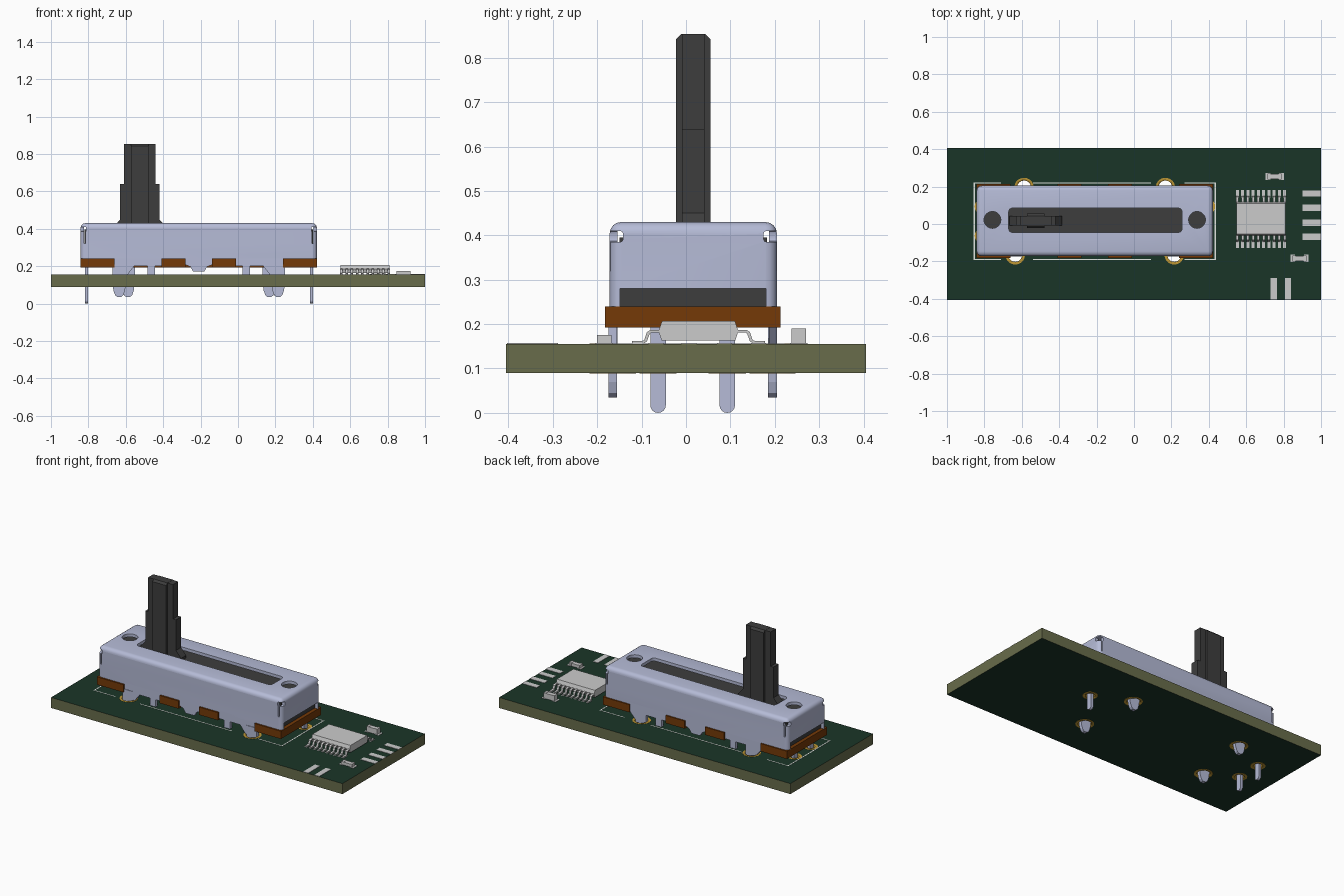
import bpy, bmesh, math
from mathutils import Vector

if "Cube" in bpy.data.objects:
    bpy.data.objects.remove(bpy.data.objects["Cube"])


def material(name, r, g, b):
    m = bpy.data.materials.new(name)
    lin = [(c / 255) ** 2.2 for c in (r, g, b)]
    m.diffuse_color = (*lin, 1)
    m.use_nodes = True
    m.node_tree.nodes["Principled BSDF"].inputs["Base Color"].default_value = m.diffuse_color
    return m


STEEL = material("steel", 180, 186, 214)
BROWN = material("brown_phenolic", 116, 60, 16)
DARK = material("dark_plastic", 64, 64, 64)
GREEN = material("solder_mask", 32, 56, 44)
OLIVE = material("board_core", 104, 108, 76)
GOLD = material("gold_plating", 190, 150, 55)
WHITE = material("white_ink", 225, 230, 225)


def finish(name, bm, mat=None, smooth=False):
    bmesh.ops.recalc_face_normals(bm, faces=bm.faces)
    me = bpy.data.meshes.new(name)
    bm.to_mesh(me)
    bm.free()
    ob = bpy.data.objects.new(name, me)
    bpy.context.collection.objects.link(ob)
    if mat:
        me.materials.append(mat)
    if smooth:
        shade(ob)
    return ob


def activate(ob):
    bpy.ops.object.select_all(action='DESELECT')
    ob.select_set(True)
    bpy.context.view_layer.objects.active = ob


def shade(ob):
    activate(ob)
    bpy.ops.object.shade_smooth_by_angle(angle=math.radians(35))


def box(name, x0, x1, y0, y1, z0, z1, mat=None, bevel=0, segs=4):
    bm = bmesh.new()
    bmesh.ops.create_cube(bm, size=1)
    size = Vector((x1 - x0, y1 - y0, z1 - z0))
    mid = Vector((x0 + x1, y0 + y1, z0 + z1)) / 2
    for v in bm.verts:
        v.co = v.co * size + mid
    if bevel:
        bmesh.ops.bevel(bm, geom=bm.edges[:], offset=bevel, segments=segs,
                        profile=0.5, affect='EDGES')
    return finish(name, bm, mat, bool(bevel))


def prism(name, pts, axis, lo, hi, mat=None, smooth=False):
    """Extrude a 2D profile along x, y or z."""
    place = {'x': lambda a, b: (lo, a, b), 'y': lambda a, b: (a, lo, b),
             'z': lambda a, b: (a, b, lo)}[axis]
    bm = bmesh.new()
    face = bm.faces.new([bm.verts.new(place(*p)) for p in pts])
    new = bmesh.ops.extrude_face_region(bm, geom=[face])['geom']
    step = Vector([(hi - lo) * (axis == k) for k in 'xyz'])
    bmesh.ops.translate(bm, vec=step, verts=[g for g in new if isinstance(g, bmesh.types.BMVert)])
    return finish(name, bm, mat, smooth)


def cylinder(name, x, y, r, z0, z1, mat=None):
    pts = [(x + r * math.cos(i * math.tau / 28), y + r * math.sin(i * math.tau / 28))
           for i in range(28)]
    return prism(name, pts, 'z', z0, z1, mat, True)


def cut(ob, *cutters):
    for c in cutters:
        c.hide_render = True
        mod = ob.modifiers.new("cut", 'BOOLEAN')
        mod.operation, mod.solver, mod.object = 'DIFFERENCE', 'EXACT', c
        activate(ob)
        bpy.ops.object.modifier_apply(modifier=mod.name)
        bpy.data.objects.remove(c)


CX, CY = -0.21, 0.0165           # centre of the slider housing
TOP, BOT = 0.155, 0.09           # board faces

# Circuit board: green faces, bare core on the edges
board = box("circuit_board", -1, 1, -0.405, 0.405, BOT, TOP, OLIVE)
board.data.materials.append(GREEN)
for p in board.data.polygons:
    p.material_index = int(abs(p.normal.z) > 0.5)

# Mounting legs and terminal pins, each in a plated hole
legs = [(CX + s * 0.425, -0.165, -1) for s in (-1, 1)] + [(CX + s * 0.378, 0.195, 1) for s in (-1, 1)]
pins = [(-0.81, -0.063), (-0.81, 0.093), (0.392, 0.093)]
for x, y, ri, ro in [(l[0], l[1], 0.037, 0.052) for l in legs] + [(*p, 0.026, 0.042) for p in pins]:
    cut(board, cylinder("hole_cutter", x, y, ri + 0.002, 0, 0.3))
    ring = cylinder("plated_hole", x, y, ri + 0.002, BOT - 0.001, TOP + 0.001, GOLD)
    cut(ring, cylinder("hole_cutter", x, y, ri, 0, 0.3))
    for z in (BOT, TOP):
        pad = cylinder("annular_pad", x, y, ro, z - 0.001, z + 0.001, GOLD)
        cut(pad, cylinder("hole_cutter", x, y, ri, 0, 0.3))

for x, y, side in legs:
    half = [(0.036, 0.21), (0.036, 0.11), (0.031, 0.07), (0.022, 0.045), (0.01, 0.035)]
    pts = [(x + a, z) for a, z in half] + [(x - a, z) for a, z in reversed(half)]
    prism("mounting_leg", pts, 'y', y - 0.01, y + 0.01, STEEL)

for x, y in pins:
    tip = [(y + 0.0175 * math.cos(a), 0.0175 + 0.0175 * math.sin(a))
           for a in [math.pi + i * math.pi / 8 for i in range(9)]]
    prism("terminal_pin", tip + [(y + 0.0175, 0.2), (y - 0.0175, 0.2)], 'x',
          x - 0.008, x + 0.008, STEEL)

# Brown base plate with side lugs between the housing tabs
box("base_plate", CX - 0.632, CX + 0.632, -0.15, 0.183, 0.192, 0.24, BROWN)
for u0, u1 in ((-0.632, -0.45), (-0.2, -0.07), (0.07, 0.2), (0.45, 0.632)):
    box("base_lug_front", CX + u0, CX + u1, -0.182, -0.149, 0.192, 0.24, BROWN)
    box("base_lug_back", CX + u0, CX + u1, 0.182, 0.213, 0.192, 0.24, BROWN)

# Dark inner body seen through the slot and end windows
box("inner_body", -0.82, 0.40, -0.15, 0.183, 0.238, 0.395, DARK)

# Sheet metal housing
housing = box("housing", CX - 0.632, CX + 0.632, -0.172, 0.205, 0.20, 0.43, STEEL, 0.026)
cut(housing,
    box("base_cutter", -1, 1, -0.4, 0.4, 0.1, 0.24),
    box("inside_cutter", CX - 0.613, CX + 0.613, -0.154, 0.187, 0.1, 0.411),
    box("slot_cutter", -0.67, 0.257, -0.045, 0.085, 0.3, 0.52, None, 0.02),
    box("window_cutter", -1, 1, -0.149, 0.18, 0.2, 0.28))
for s in (-1, 1):
    cut(housing, cylinder("hole_cutter", CX + s * 0.547, 0.022, 0.045, 0.3, 0.5))
    for y, d in ((-0.172, 1), (0.205, -1)):
        # folded corner: relief notch with a seam running down
        x = CX + s * 0.632
        xs, ys = sorted((x + s * 0.02, x - s * 0.03)), sorted((y - d * 0.02, y + d * 0.03))
        cut(housing, box("notch_cutter", *xs, *ys, 0.385, 0.41, None, 0.006, 2))
        xs = sorted((x - s * 0.018, x - s * 0.026))
        ys = sorted((y - d * 0.02, y + d * 0.025))
        cut(housing, box("seam_cutter", *xs, *ys, 0.32, 0.4))
shade(housing)

# Skirt tabs hanging from the long walls
for label, y0, y1 in (("front", -0.172, -0.154), ("back", 0.187, 0.205)):
    prism("centre_tab_" + label, [(CX + u, z) for u, z in (
        (-0.07, 0.25), (0.07, 0.25), (0.07, 0.207), (0.045, 0.197), (0.03, 0.172),
        (-0.03, 0.172), (-0.045, 0.197), (-0.07, 0.207))], 'y', y0, y1, STEEL)
    for s in (-1, 1):
        prism("side_tab_" + label, [(CX + s * u, z) for u, z in (
            (0.2, 0.25), (0.2, 0.2), (0.235, 0.2), (0.235, TOP), (0.275, TOP), (0.275, 0.2),
            (0.345, 0.2), (0.345 if label == "back" else 0.38, TOP),
            (0.415 if label == "back" else 0.455, TOP), (0.455, 0.2), (0.455, 0.25))],
            'y', y0, y1, STEEL)

# Slider lever: stepped blade with a thicker central rib
prism("lever_blade", [(-0.665, 0.38), (-0.385, 0.38), (-0.385, 0.41), (-0.42, 0.45),
                      (-0.42, 0.64), (-0.44, 0.64), (-0.44, 0.853), (-0.61, 0.853),
                      (-0.61, 0.64), (-0.63, 0.64), (-0.63, 0.45), (-0.665, 0.41)],
      'y', -0.009, 0.042, DARK)
prism("lever_rib", [(-0.022, 0.38), (0.055, 0.38), (0.055, 0.842), (0.043, 0.854),
                    (-0.01, 0.854), (-0.022, 0.842)], 'x', -0.572, -0.478, DARK)

# Printed outline around the housing
box("outline_left", -0.858, -0.851, -0.19, 0.22, TOP, TOP + 0.001, WHITE)
box("outline_right", 0.431, 0.438, -0.19, 0.22, TOP, TOP + 0.001, WHITE)
for y in (-0.192, 0.216):
    for x0, x1 in ((-0.858, -0.71), (-0.54, 0.09), (0.27, 0.438)):
        box("outline_long", x0, x1, y, y + 0.006, TOP, TOP + 0.001, WHITE)

# Edge contact pads
for y in (0.163, 0.087, 0.007, -0.068):
    box("contact_pad_right", 0.9, 1, y - 0.017, y + 0.017, TOP, TOP + 0.002)
for x in (0.747, 0.823):
    box("contact_pad_front", x - 0.017, x + 0.017, -0.403, -0.288, TOP, TOP + 0.002)

# Chip body with tapered sides and gull-wing leads
KY = 0.028
prism("chip_body", [(KY + a, z) for a, z in (
    (-0.083, 0.163), (0.083, 0.163), (0.09, 0.184), (0.082, 0.207), (-0.082, 0.207), (-0.09, 0.184))],
    'x', 0.548, 0.81)
lead = [(0.085, 0.187), (0.108, 0.187), (0.116, 0.182), (0.122, 0.164), (0.128, 0.162), (0.15, 0.162),
        (0.15, 0.156), (0.124, 0.156), (0.116, 0.161), (0.11, 0.178), (0.106, 0.181), (0.085, 0.181)]
for i in range(10):
    x = 0.553 + i * 0.028
    for s in (-1, 1):
        prism("chip_lead", [(KY + s * a, z) for a, z in lead], 'x', x - 0.007, x + 0.007)
        box("chip_lead_pad", x - 0.008, x + 0.008, KY + s * 0.135 - 0.02, KY + s * 0.135 + 0.02,
            TOP, TOP + 0.001)

# Small two-terminal components with end caps and pads
for x, y, h in ((0.752, 0.254, 0.035), (0.885, -0.184, 0.02)):
    box("component_body", x - 0.025, x + 0.025, y - 0.014, y + 0.014, TOP, TOP + h - 0.002)
    for s in (-1, 1):
        box("component_cap", x + s * 0.029 - 0.008, x + s * 0.029 + 0.008,
            y - 0.016, y + 0.016, TOP, TOP + h)
        box("component_pad", x + s * 0.036 - 0.013, x + s * 0.036 + 0.013,
            y - 0.02, y + 0.02, TOP, TOP + 0.002)
